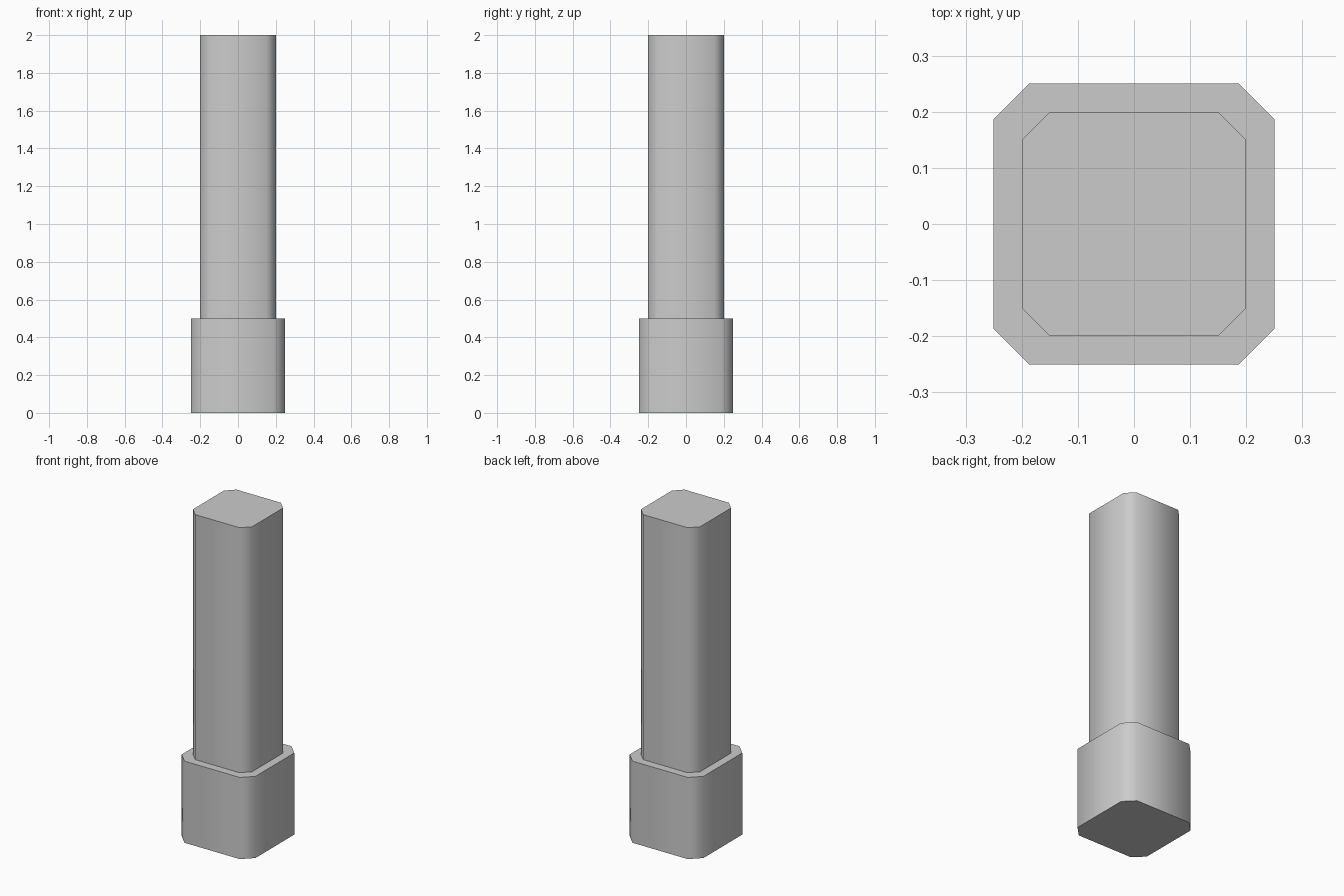
import bpy
import bmesh
import math

if "Cube" in bpy.data.objects:
    bpy.data.objects.remove(bpy.data.objects["Cube"])


def chamfered_post(name, half, chamfer, z0, z1):
    """Upright square prism with bevelled vertical corners."""
    c = half - chamfer
    corner = [(half, c), (c, half)]
    # Repeat one cut corner by quarter turns
    outline = []
    for _ in range(4):
        outline += corner
        corner = [(-y, x) for x, y in corner]

    bm = bmesh.new()
    base = bm.faces.new([bm.verts.new((x, y, z0)) for x, y in outline])
    top = bmesh.ops.extrude_face_region(bm, geom=[base], use_keep_orig=True)
    verts = [v for v in top["geom"] if isinstance(v, bmesh.types.BMVert)]
    bmesh.ops.translate(bm, verts=verts, vec=(0, 0, z1 - z0))
    bmesh.ops.recalc_face_normals(bm, faces=bm.faces)

    mesh = bpy.data.meshes.new(name)
    bm.to_mesh(mesh)
    bm.free()
    obj = bpy.data.objects.new(name, mesh)
    bpy.context.collection.objects.link(obj)

    # Sides shade smoothly round the cut corners, caps stay crisp
    bpy.ops.object.select_all(action='DESELECT')
    obj.select_set(True)
    bpy.context.view_layer.objects.active = obj
    bpy.ops.object.shade_smooth_by_angle(angle=math.radians(60))
    return obj


# Wide foot and the slimmer shaft standing on it
chamfered_post("post_base", 0.25, 0.0625, 0.0, 0.5)
chamfered_post("post_shaft", 0.20, 0.05, 0.5, 2.0)
